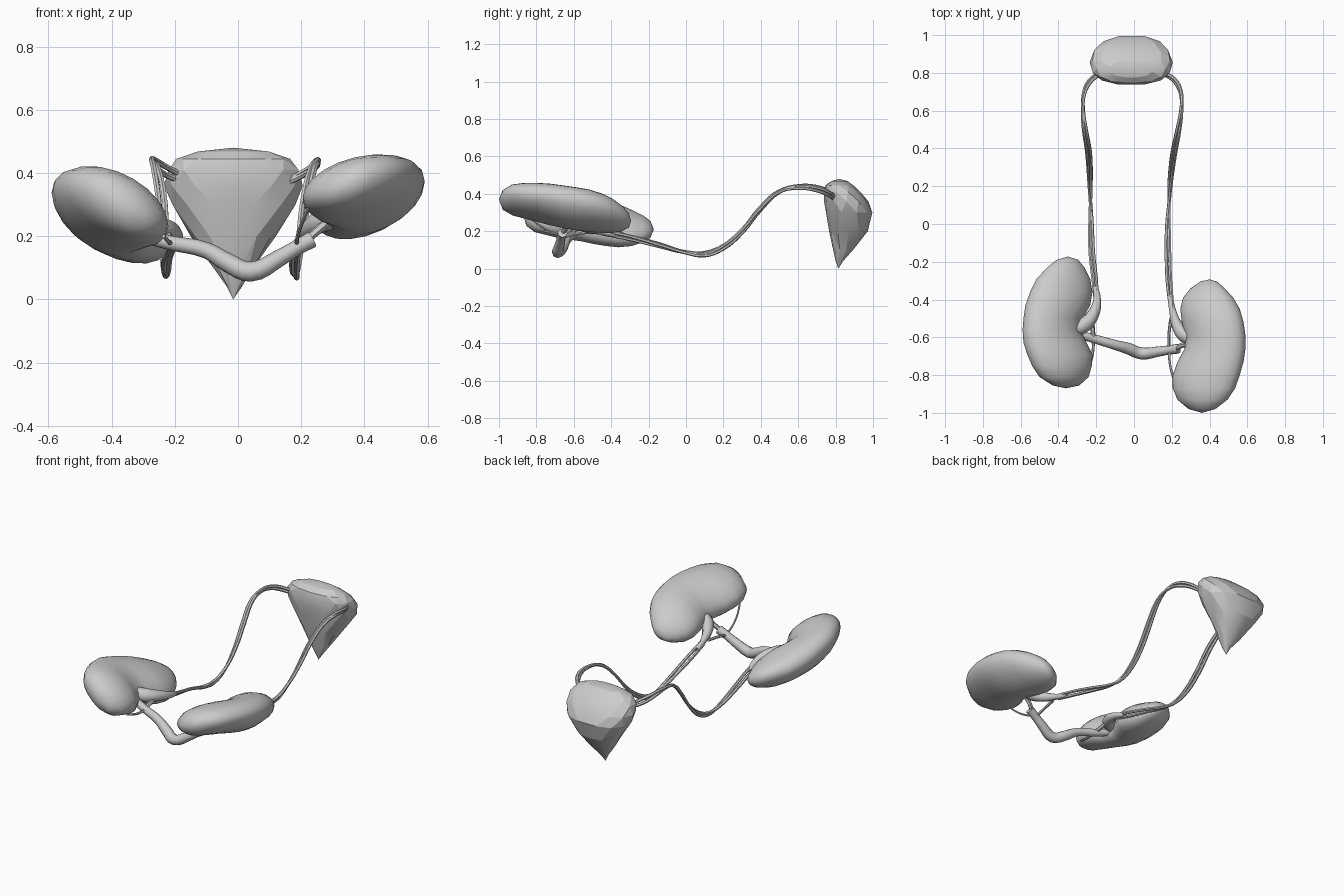
import bpy, bmesh, math
from mathutils import Vector

grey = bpy.data.materials.new("soft_grey")
grey.diffuse_color = (0.6, 0.6, 0.6, 1)


def finish(obj, angle):
    obj.data.materials.append(grey)
    bpy.ops.object.select_all(action='DESELECT')
    obj.select_set(True)
    bpy.context.view_layer.objects.active = obj
    bpy.ops.object.shade_smooth_by_angle(angle=math.radians(angle))


def skin(name, start, rings, end, angle):
    """Closed surface through a start point, rings of points and an end point."""
    bm = bmesh.new()
    a, b = bm.verts.new(start), bm.verts.new(end)
    loops = [[bm.verts.new(p) for p in ring] for ring in rings]
    n = len(loops[0])
    for i in range(n):
        j = (i + 1) % n
        bm.faces.new((a, loops[0][i], loops[0][j]))
        bm.faces.new((b, loops[-1][j], loops[-1][i]))
        for lo, hi in zip(loops, loops[1:]):
            bm.faces.new((lo[i], hi[i], hi[j], lo[j]))
    bmesh.ops.triangulate(bm, faces=[f for f in bm.faces if len(f.verts) > 3])
    bmesh.ops.recalc_face_normals(bm, faces=bm.faces)
    mesh = bpy.data.meshes.new(name)
    bm.to_mesh(mesh)
    bm.free()
    obj = bpy.data.objects.new(name, mesh)
    bpy.context.collection.objects.link(obj)
    finish(obj, angle)


def kidney(name, start, rows, end, lean):
    """Rows are (y, x_min, x_max, z_min, z_max); lean tilts each section."""
    n, rings = 20, []
    for y, x0, x1, z0, z1 in rows:
        rings.append([((x0 + x1) / 2 + (x1 - x0) / 2 * math.cos(t), y,
                       (z0 + z1) / 2 + (z1 - z0) / 2 * math.sin(t + lean))
                      for t in (2 * math.pi * i / n for i in range(n))])
    skin(name, start, rings, end, 50)


def tube(name, points, sides_res=1):
    """Smooth tube through (x, y, z, radius) points."""
    cu = bpy.data.curves.new(name, 'CURVE')
    cu.dimensions = '3D'
    cu.bevel_depth = 1
    cu.bevel_resolution = sides_res
    cu.resolution_u = 4
    cu.use_fill_caps = True
    sp = cu.splines.new('BEZIER')
    sp.bezier_points.add(len(points) - 1)
    for bp, (x, y, z, r) in zip(sp.bezier_points, points):
        bp.co = (x, y, z)
        bp.radius = r
        bp.handle_left_type = bp.handle_right_type = 'AUTO'
    obj = bpy.data.objects.new(name, cu)
    bpy.context.collection.objects.link(obj)
    bpy.ops.object.select_all(action='DESELECT')
    obj.select_set(True)
    bpy.context.view_layer.objects.active = obj
    bpy.ops.object.convert(target='MESH')
    finish(bpy.context.view_layer.objects.active, 50)


# Kidneys
kidney("left_kidney", (-0.36, -0.87, 0.29), [
    (-0.855, -0.43, -0.29, 0.23, 0.36), (-0.81, -0.50, -0.24, 0.195, 0.405),
    (-0.75, -0.54, -0.223, 0.18, 0.42), (-0.69, -0.565, -0.22, 0.165, 0.422),
    (-0.63, -0.585, -0.25, 0.155, 0.415), (-0.56, -0.59, -0.285, 0.145, 0.405),
    (-0.50, -0.585, -0.27, 0.132, 0.39), (-0.43, -0.575, -0.232, 0.12, 0.37),
    (-0.36, -0.55, -0.22, 0.113, 0.345), (-0.29, -0.515, -0.232, 0.12, 0.315),
    (-0.23, -0.46, -0.262, 0.14, 0.285), (-0.19, -0.41, -0.295, 0.165, 0.255),
], (-0.35, -0.172, 0.21), -0.5)

kidney("right_kidney", (0.36, -1.0, 0.37), [
    (-0.98, 0.29, 0.43, 0.315, 0.42), (-0.93, 0.23, 0.495, 0.285, 0.45),
    (-0.87, 0.205, 0.535, 0.268, 0.458), (-0.80, 0.205, 0.56, 0.25, 0.459),
    (-0.73, 0.23, 0.58, 0.232, 0.455), (-0.66, 0.268, 0.59, 0.217, 0.446),
    (-0.59, 0.275, 0.59, 0.204, 0.436), (-0.52, 0.253, 0.58, 0.196, 0.424),
    (-0.45, 0.245, 0.56, 0.19, 0.402), (-0.39, 0.26, 0.525, 0.19, 0.372),
    (-0.34, 0.30, 0.48, 0.20, 0.335), (-0.305, 0.35, 0.44, 0.22, 0.295),
], (0.40, -0.293, 0.255), 0.42)

# Bladder: rows are (z, x_min, x_max, y_min, y_max)
rows = [(0.04, -0.035, 0.012, 0.80, 0.84), (0.10, -0.08, 0.05, 0.785, 0.895),
        (0.20, -0.15, 0.12, 0.765, 0.972), (0.30, -0.213, 0.188, 0.745, 1.0),
        (0.36, -0.235, 0.205, 0.738, 0.975), (0.41, -0.225, 0.197, 0.735, 0.935),
        (0.445, -0.195, 0.165, 0.745, 0.895), (0.468, -0.13, 0.10, 0.775, 0.865)]
rings = []
for k, (z, x0, x1, y0, y1) in enumerate(rows):
    ring = []
    for i in range(12):
        t = 2 * math.pi * (i + 0.5 * (k % 2)) / 12
        c, s = math.cos(t), math.sin(t)
        ring.append(((x0 + x1) / 2 + (x1 - x0) / 2 * math.copysign(abs(c) ** 0.85, c),
                     (y0 + y1) / 2 + (y1 - y0) / 2 * math.copysign(abs(s) ** 0.85, s), z))
    rings.append(ring)
skin("bladder", (-0.015, 0.815, 0.0), rings, (-0.015, 0.82, 0.48), 14)

# Ureters: two thin strands winding round each other on each side
left_path = [(-0.17, 0.80, 0.38), (-0.225, 0.765, 0.405), (-0.262, 0.70, 0.43),
             (-0.27, 0.60, 0.438), (-0.26, 0.50, 0.415), (-0.243, 0.40, 0.325),
             (-0.235, 0.30, 0.20), (-0.232, 0.20, 0.115), (-0.23, 0.10, 0.08),
             (-0.228, 0.0, 0.088), (-0.224, -0.15, 0.13), (-0.21, -0.28, 0.16),
             (-0.20, -0.40, 0.19)]
right_path = [(0.15, 0.80, 0.37), (0.21, 0.765, 0.40), (0.247, 0.70, 0.425),
              (0.25, 0.60, 0.435), (0.235, 0.50, 0.41), (0.215, 0.40, 0.32),
              (0.20, 0.30, 0.20), (0.19, 0.20, 0.115), (0.185, 0.10, 0.075),
              (0.18, 0.0, 0.085), (0.18, -0.15, 0.125), (0.185, -0.30, 0.165),
              (0.20, -0.45, 0.195)]
for side, path in (("left", left_path), ("right", right_path)):
    for s, label in ((1, "a"), (-1, "b")):
        pts = []
        for i, (x, y, z) in enumerate(path):
            off = 0.009 * s
            pts.append((x + off * math.cos(i * 0.6), y, z + off * math.sin(i * 0.6 + 0.8), 0.0095))
        tube(f"{side}_ureter_{label}", pts)

# Funnels joining the ureters to the kidneys
tube("left_renal_pelvis", [(-0.205, -0.33, 0.175, 0.013), (-0.195, -0.40, 0.195, 0.02),
                           (-0.215, -0.475, 0.215, 0.032), (-0.26, -0.53, 0.225, 0.042),
                           (-0.32, -0.56, 0.235, 0.04)], 2)
tube("right_renal_pelvis", [(0.19, -0.38, 0.18, 0.013), (0.205, -0.46, 0.20, 0.018),
                            (0.23, -0.54, 0.225, 0.03), (0.27, -0.59, 0.25, 0.04),
                            (0.33, -0.61, 0.28, 0.04)], 2)

# Large vessel crossing between the kidneys
tube("cross_vessel", [(-0.31, -0.58, 0.205, 0.022), (-0.22, -0.605, 0.18, 0.023),
                      (-0.10, -0.64, 0.155, 0.026), (-0.03, -0.66, 0.115, 0.031),
                      (0.04, -0.685, 0.088, 0.032), (0.13, -0.675, 0.13, 0.027),
                      (0.18, -0.668, 0.16, 0.024), (0.235, -0.66, 0.19, 0.026)], 2)

# Thin branch vessels near each kidney
tube("right_branch_lower", [(0.185, -0.665, 0.17, 0.007), (0.19, -0.74, 0.205, 0.006),
                            (0.21, -0.82, 0.26, 0.006), (0.24, -0.88, 0.33, 0.006)])
tube("right_branch_upper", [(0.185, -0.665, 0.165, 0.008), (0.185, -0.59, 0.185, 0.008),
                            (0.195, -0.50, 0.195, 0.009)])
tube("right_branch_inner", [(0.22, -0.66, 0.19, 0.013), (0.26, -0.64, 0.225, 0.014),
                            (0.31, -0.64, 0.27, 0.014)])
tube("left_branch_lower", [(-0.215, -0.60, 0.18, 0.009), (-0.218, -0.68, 0.18, 0.007),
                           (-0.235, -0.76, 0.20, 0.006)])
tube("left_branch_upper", [(-0.215, -0.605, 0.185, 0.012), (-0.22, -0.54, 0.20, 0.012),
                           (-0.225, -0.49, 0.215, 0.012)])
